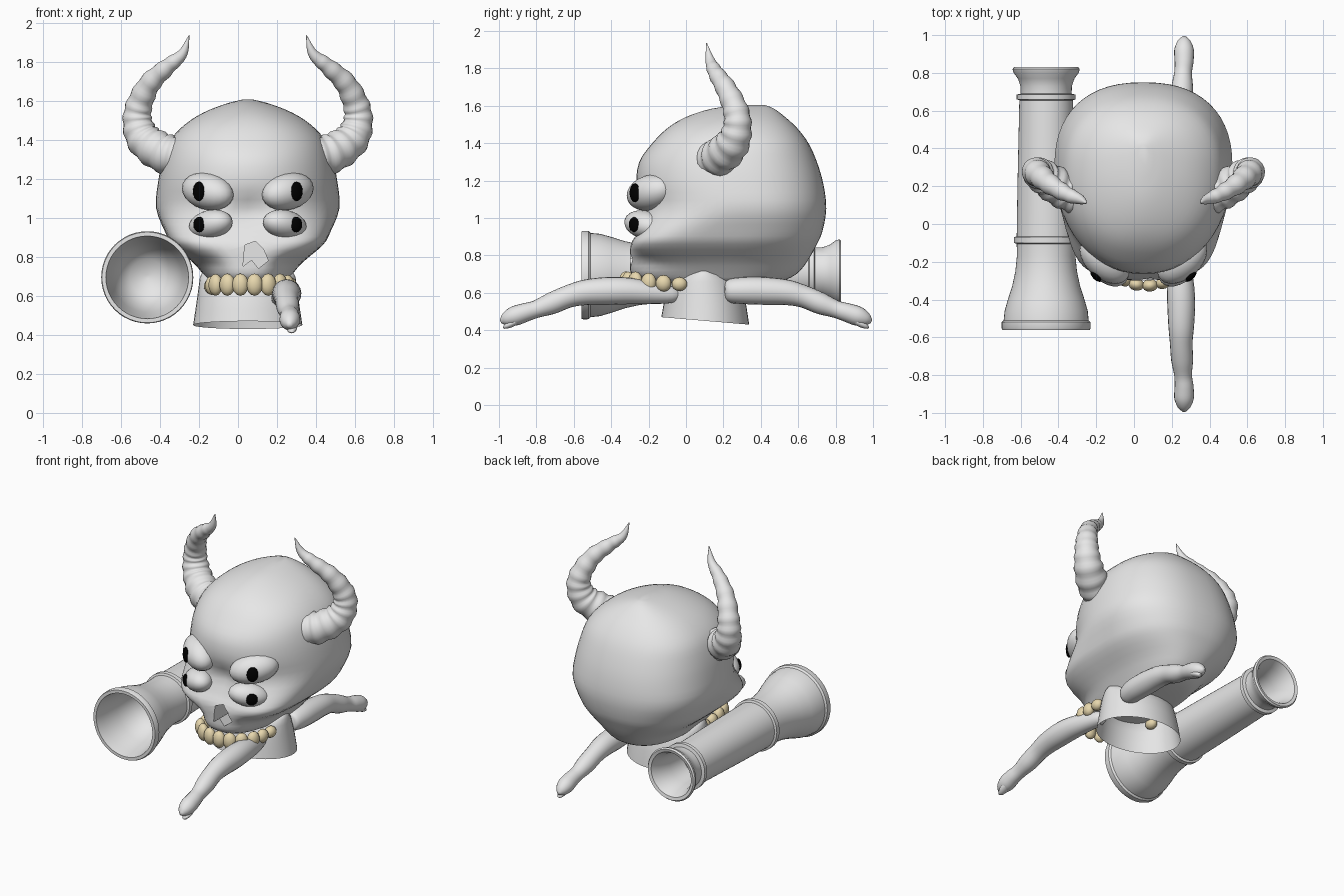
import bpy, bmesh, math
from mathutils import Vector, Matrix

if "Cube" in bpy.data.objects:
    bpy.data.objects.remove(bpy.data.objects["Cube"])

CX = 0.05  # symmetry plane of the head


def material(name, rgb):
    m = bpy.data.materials.new(name)
    m.diffuse_color = (*rgb, 1)
    m.use_nodes = True
    m.node_tree.nodes["Principled BSDF"].inputs["Base Color"].default_value = m.diffuse_color
    return m


GREY = material("bone grey", (0.8, 0.8, 0.8))
TAN = material("tooth tan", (0.8, 0.68, 0.42))
BLACK = material("pupil black", (0.0, 0.0, 0.0))


def finish(bm, name, mat, angle=40):
    bmesh.ops.recalc_face_normals(bm, faces=bm.faces)
    me = bpy.data.meshes.new(name)
    bm.to_mesh(me)
    bm.free()
    ob = bpy.data.objects.new(name, me)
    bpy.context.collection.objects.link(ob)
    me.materials.append(mat)
    smooth(ob, angle)
    return ob


def smooth(ob, angle):
    bpy.ops.object.select_all(action='DESELECT')
    ob.select_set(True)
    bpy.context.view_layer.objects.active = ob
    bpy.ops.object.shade_smooth_by_angle(angle=math.radians(angle))


def loft(name, rings, mat, caps=(True, True), angle=40):
    """Skin a list of equal-length point rings."""
    bm = bmesh.new()
    loops = [[bm.verts.new(p) for p in r] for r in rings]
    n = len(loops[0])
    for a, b in zip(loops, loops[1:]):
        for i in range(n):
            j = (i + 1) % n
            bm.faces.new((a[i], a[j], b[j], b[i]))
    for use, loop in zip(caps, (loops[0], loops[-1])):
        if use:
            bm.faces.new(loop)
    return finish(bm, name, mat, angle)


def spline(pts, steps):
    """Catmull-Rom through tuples of any length."""
    pts = [Vector(p) for p in pts]
    q = [2 * pts[0] - pts[1]] + pts + [2 * pts[-1] - pts[-2]]
    out = []
    for i in range(1, len(q) - 2):
        a, b, c, d = q[i - 1:i + 3]
        for s in range(steps):
            t = s / steps
            out.append(0.5 * (2 * b + (c - a) * t + (2 * a - 5 * b + 4 * c - d) * t * t
                              + (3 * b - a - 3 * c + d) * t ** 3))
    return out + [pts[-1]]


def tube(name, path, mat, n=20, ridge=None, angle=60):
    """Sweep circles along (x, y, z, radius) points."""
    rings = []
    for k, p in enumerate(path):
        c = p.xyz
        d = (path[min(k + 1, len(path) - 1)].xyz - path[max(k - 1, 0)].xyz).normalized()
        u = d.cross(Vector((0.3, 0, 1)) if abs(d.y) > 0.8 else Vector((0, 1, 0))).normalized()
        v = d.cross(u)
        r = max(p[3], 0.002) * (ridge(k) if ridge else 1)
        rings.append([c + r * (u * math.cos(t) + v * math.sin(t))
                      for t in (math.tau * i / n for i in range(n))])
    return loft(name, rings, mat, angle=angle)


def ellipsoid(name, centre, axes, radii, mat, seg=24):
    """Sphere scaled along the given three axes."""
    bm = bmesh.new()
    bmesh.ops.create_uvsphere(bm, u_segments=seg, v_segments=seg // 2, radius=1)
    m = Matrix([Vector(a) * r for a, r in zip(axes, radii)]).transposed().to_4x4()
    m.translation = centre
    bm.transform(m)
    return finish(bm, name, mat, 60)


def sgnpow(v, p):
    return math.copysign(abs(v) ** p, v)


# Skull: stacked egg-shaped sections (height, half width, front, back, front roundness)
sections = [(0.645, 0.08, -0.08, 0.36, 1), (0.66, 0.18, -0.22, 0.50, 0.9),
            (0.70, 0.22, -0.29, 0.59, 0.8), (0.77, 0.28, -0.30, 0.65, 0.7),
            (0.86, 0.385, -0.295, 0.70, 0.5), (0.93, 0.425, -0.26, 0.73, 0.55),
            (1.05, 0.47, -0.24, 0.75, 0.9), (1.18, 0.46, -0.265, 0.735, 0.95),
            (1.30, 0.435, -0.25, 0.70, 0.95), (1.40, 0.395, -0.18, 0.655, 0.9),
            (1.48, 0.32, -0.10, 0.595, 0.9), (1.54, 0.225, 0.0, 0.53, 1),
            (1.585, 0.11, 0.14, 0.47, 1), (1.605, 0.03, 0.30, 0.42, 1)]
rings = []
for z, hw, yf, yb, p in spline(sections, 3):
    ring = []
    mid = yf + (yb - yf) * 0.55
    for i in range(56):
        t = math.tau * i / 56
        c, s = math.cos(t), math.sin(t)
        e = p if s < 0 else 0.85
        x = hw * sgnpow(c, e)
        y = mid + sgnpow(s, e) * (yb - mid if s > 0 else mid - yf)
        if s < 0:  # sunken bridge between the eyes and hollows under the cheeks
            y += 0.04 * math.exp(-((z - 1.02) / 0.07) ** 2 - (x / 0.07) ** 2)
            y += 0.04 * math.exp(-((z - 0.76) / 0.05) ** 2 - ((abs(x) - 0.2) / 0.07) ** 2)
        ring.append((CX + x, y, z))
    rings.append(ring)
skull = loft("skull", rings, GREY)

# Nose opening cut into the skull
outline = [(-0.055, 0.75), (-0.01, 0.785), (0.025, 0.74), (0.075, 0.78), (0.05, 0.84), (0.01, 0.88), (-0.045, 0.86)]
cutter = loft("nose_cutter", [[(CX + 0.03 + x, y, z) for x, z in outline] for y in (-0.5, -0.1)], GREY)
mod = skull.modifiers.new("nose", 'BOOLEAN')
mod.object, mod.operation = cutter, 'DIFFERENCE'
bpy.context.view_layer.objects.active = skull
bpy.ops.object.modifier_apply(modifier=mod.name)
bpy.data.objects.remove(cutter)
smooth(skull, 40)

# Four eyes with pupils, and two horns
horn = [(-0.30, 0.15, 1.31, 0.10), (-0.39, 0.19, 1.335, 0.1), (-0.48, 0.25, 1.40, 0.09),
        (-0.515, 0.275, 1.49, 0.076), (-0.505, 0.265, 1.58, 0.067), (-0.45, 0.215, 1.69, 0.055),
        (-0.36, 0.16, 1.775, 0.042), (-0.285, 0.13, 1.84, 0.026), (-0.25, 0.11, 1.935, 0.002)]
for side, s in (("left", -1), ("right", 1)):
    u, v, w = (s * 0.74, 0.67, 0), (s * 0.67, -0.74, 0), (0, 0, 1)
    tilt = Vector((0, 0, -0.12))
    for level, c, r, k in (("upper", (CX + s * 0.205, -0.19, 1.135), (0.155, 0.1, 0.095), -0.022),
                           ("lower", (CX + s * 0.19, -0.222, 0.965), (0.13, 0.088, 0.075), 0.006)):
        f = -1 if level == "upper" else 1
        ellipsoid(f"{level}_eye_{side}", c, (Vector(u) + tilt * f, v, w), r, GREY)
        pc = Vector(c) + Vector(v) * (r[1] - 0.007) + Vector(u) * k
        ellipsoid(f"{level}_pupil_{side}", pc, (u, v, w), (0.037, 0.019, r[2] * 0.53), BLACK, 16)
    path = spline([(CX - s * (p[0] - CX), *p[1:]) for p in horn], 8)
    tube("horn_" + side, path, GREY,
         ridge=lambda k: 1 + 0.05 * math.sin(k * math.tau / 5) * (k < 54))

# Upper teeth along a U-shaped arch: broad in front, short at the sides
arch = [(0.27, -0.035), (0.268, -0.12), (0.255, -0.20), (0.215, -0.27), (0.155, -0.31), (0.085, -0.325),
        (0.012, -0.32), (-0.055, -0.295), (-0.115, -0.24), (-0.135, -0.16), (-0.14, -0.08), (-0.14, 0.0)]
for i, (x, y) in enumerate(arch):
    a, b = arch[max(i - 1, 0)], arch[min(i + 1, len(arch) - 1)]
    t = Vector((b[0] - a[0], b[1] - a[1], 0)).normalized()
    f = Vector((t.y, -t.x, 0))
    front = min(1, -y / 0.25)
    ellipsoid(f"tooth_{i + 1}", (x, y, 0.645 + 0.012 * front), (t, f, (0, 0, 1)),
              (0.043, 0.034, 0.034 + 0.023 * front), TAN, 14)

# Neck: flared collar, open underneath, domed on top
collar = [(0.45, 0.28, 0.235), (0.53, 0.268, 0.222), (0.60, 0.258, 0.207), (0.66, 0.25, 0.185),
          (0.695, 0.245, 0.145), (0.715, 0.235, 0.09), (0.722, 0.22, 0.03)]
loft("neck", [[(CX + rx * math.cos(t), 0.10 + ry * math.sin(t) + (0.55 - z) * 0.03, z - 0.02 * math.sin(t) * (z < 0.5))
               for t in (math.tau * i / 40 for i in range(40))] for z, rx, ry in collar],
     GREY, caps=(False, True), angle=60)

# Arms reaching forward and backward, with mitten hands
arm = [(0.24, 0.20, 0.61, 0.02), (0.24, 0.225, 0.61, 0.06), (0.25, 0.31, 0.612, 0.072), (0.25, 0.42, 0.61, 0.074),
       (0.25, 0.54, 0.602, 0.068), (0.25, 0.63, 0.58, 0.06), (0.255, 0.72, 0.543, 0.058),
       (0.26, 0.80, 0.513, 0.047), (0.265, 0.86, 0.495, 0.05), (0.265, 0.92, 0.475, 0.052),
       (0.265, 0.965, 0.458, 0.036), (0.265, 0.992, 0.447, 0.01)]
for name, s in (("front", -1), ("back", 1)):
    pts = list(arm)
    if s < 0:  # the front shoulder tucks in below the teeth to meet the neck
        pts[0:3] = [(0.21, 0.03, 0.59, 0.02), (0.215, 0.08, 0.59, 0.045), (0.235, 0.20, 0.60, 0.06),
                    (0.245, 0.31, 0.61, 0.071)]
    tube("arm_" + name, spline([(x, s * y, z, r) for x, y, z, r in pts], 4), GREY)
    ellipsoid("thumb_" + name, (0.275, s * 0.918, 0.444),
              ((1, 0, 0), (0, s * 0.88, -0.47), (0, s * 0.47, 0.88)), (0.03, 0.068, 0.02), GREY, 16)

# Hollow barrel: closed lathe profile (y, radius) from front bowl to rear cup
barrel = [(-0.20, 0.01), (-0.22, 0.09), (-0.28, 0.145), (-0.38, 0.18), (-0.50, 0.20), (-0.56, 0.212),
          (-0.56, 0.232), (-0.55, 0.236), (-0.52, 0.236), (-0.51, 0.225), (-0.46, 0.22), (-0.40, 0.203),
          (-0.33, 0.18), (-0.25, 0.163), (-0.17, 0.155), (-0.105, 0.156), (-0.10, 0.17), (-0.07, 0.17),
          (-0.065, 0.156), (0.20, 0.152), (0.655, 0.142), (0.66, 0.156), (0.685, 0.156), (0.69, 0.135),
          (0.73, 0.136), (0.77, 0.15), (0.80, 0.172), (0.82, 0.178), (0.83, 0.17),
          (0.825, 0.15), (0.77, 0.125), (0.68, 0.11), (0.55, 0.10), (0.52, 0.01)]
loft("barrel", [[(-0.465 + r * math.cos(t), y, 0.70 + 0.01 * y + r * math.sin(t))
                 for t in (math.tau * i / 48 for i in range(48))] for y, r in barrel], GREY, angle=35)
